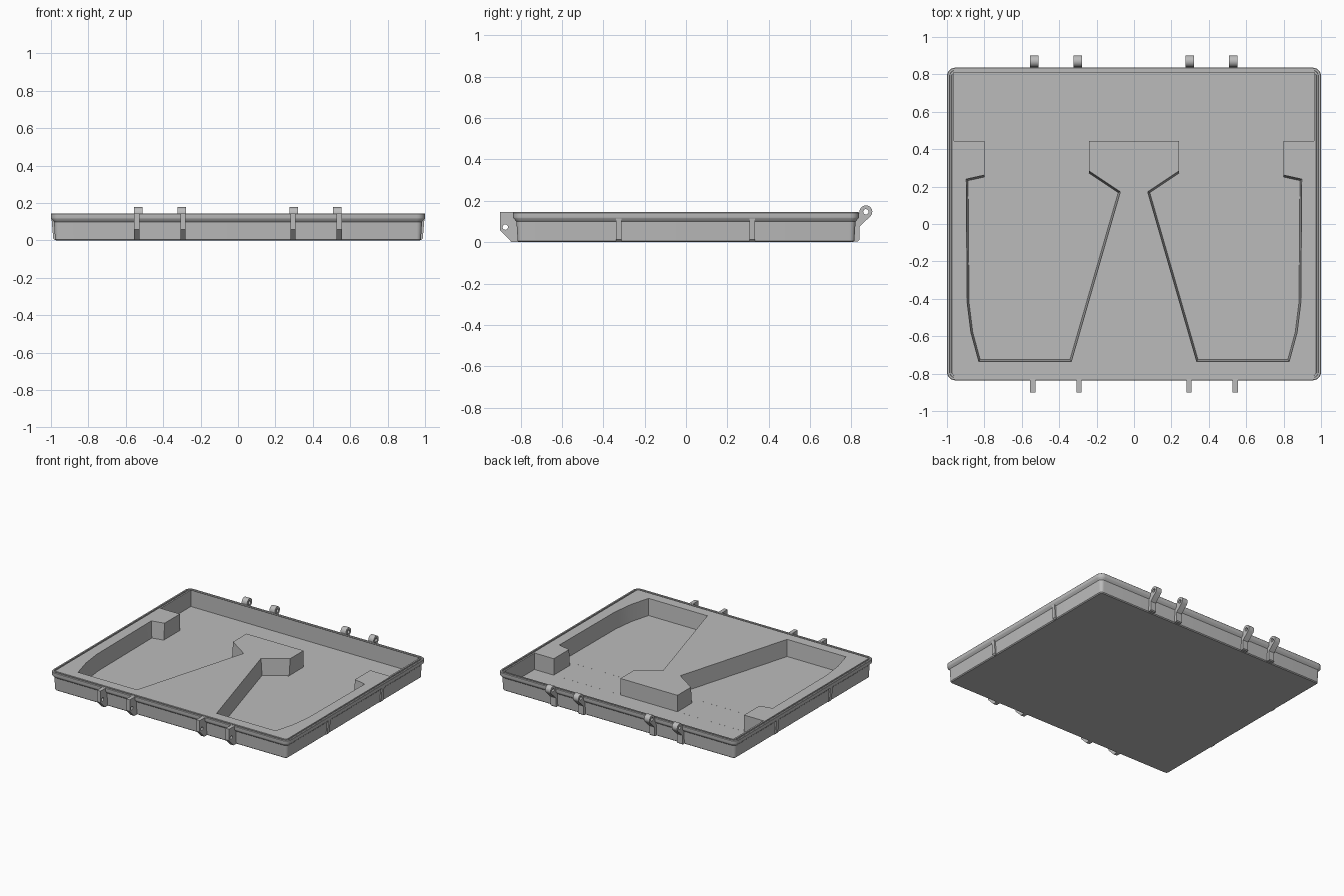
import bpy, bmesh
from math import radians, cos, sin, pi
from mathutils import Vector

cube = bpy.data.objects.get("Cube")
if cube:
    bpy.data.objects.remove(cube, do_unlink=True)

grey = bpy.data.materials.new("plain grey")
grey.use_nodes = True
grey.diffuse_color = (0.5, 0.5, 0.5, 1)
grey.node_tree.nodes["Principled BSDF"].inputs["Base Color"].default_value = (0.5, 0.5, 0.5, 1)

HALF_X, HALF_Y, TOP, FLOOR = 1.0, 0.836, 0.145, 0.02


def loft(name, rings):
    """Closed solid skinned through rings of equal point count."""
    bm = bmesh.new()
    loops = [[bm.verts.new(p) for p in ring] for ring in rings]
    n = len(loops[0])
    for a, b in zip(loops, loops[1:]):
        for i in range(n):
            j = (i + 1) % n
            bm.faces.new((a[i], a[j], b[j], b[i]))
    bm.faces.new(loops[0][::-1])
    bm.faces.new(loops[-1])
    bmesh.ops.recalc_face_normals(bm, faces=bm.faces[:])
    mesh = bpy.data.meshes.new(name)
    bm.to_mesh(mesh)
    bm.free()
    mesh.materials.append(grey)
    obj = bpy.data.objects.new(name, mesh)
    bpy.context.collection.objects.link(obj)
    return obj


def activate(obj):
    bpy.ops.object.select_all(action='DESELECT')
    obj.select_set(True)
    bpy.context.view_layer.objects.active = obj


def cut(obj, cutter):
    mod = obj.modifiers.new("cut", 'BOOLEAN')
    mod.operation, mod.solver, mod.object = 'DIFFERENCE', 'EXACT', cutter
    activate(obj)
    bpy.ops.object.modifier_apply(modifier=mod.name)
    bpy.data.objects.remove(cutter, do_unlink=True)


def smooth(obj):
    activate(obj)
    bpy.ops.object.shade_smooth_by_angle(angle=radians(30))


def rounded_ring(inset, z, radius=0.045, steps=6):
    r = max(radius - inset, 0.012)
    ring = []
    for q, (sx, sy) in enumerate([(1, 1), (-1, 1), (-1, -1), (1, -1)]):
        for k in range(steps + 1):
            a = (q + k / steps) * pi / 2
            ring.append((sx * (HALF_X - inset - r) + r * cos(a),
                         sy * (HALF_Y - inset - r) + r * sin(a), z))
    return ring


def inset_outline(points, d):
    """Move every edge of a counter-clockwise outline inwards by d."""
    out = []
    for i, p in enumerate(points):
        p = Vector(p)
        e1 = (p - Vector(points[i - 1])).normalized()
        e2 = (Vector(points[(i + 1) % len(points)]) - p).normalized()
        n1, n2 = Vector((-e1.y, e1.x)), Vector((-e2.y, e2.x))
        out.append(p + (n1 + n2) * d / (1 + n1.dot(n2)))
    return out


def plate(name, profile, x, width):
    """Upright plate with a (y, z) profile, centred on x."""
    return loft(name, [[(x + s * width / 2, y, z) for y, z in profile] for s in (-1, 1)])


def pin_hole(obj, x, y, z, r):
    circle = [(y + r * cos(2 * pi * k / 16), z + r * sin(2 * pi * k / 16)) for k in range(16)]
    cut(obj, plate("pin_cutter", circle, x, 0.1))


# Tray shell: tapered body, flared rim, seal groove on top
shell = [(0.029, 0), (0.022, 0.006), (0.016, 0.1), (0.001, 0.116), (0, 0.12), (0, 0.142), (0.003, TOP),
         (0.014, TOP), (0.015, 0.137), (0.025, 0.137), (0.026, TOP)]
tray = loft("tray", [rounded_ring(d, z) for d, z in shell])

# Rear compartment
rear = [(-0.962, 0.445), (0.962, 0.445), (0.962, 0.808), (-0.962, 0.808)]
cut(tray, loft("rear_cutter", [[(x, y, z) for x, y in rear] for z in (FLOOR, 0.2)]))

# Two mirrored leg compartments with drafted walls, and their passages to the rear
leg = [(0.335, -0.735), (0.83, -0.735), (0.872, -0.58), (0.892, -0.42), (0.897, 0.24),
       (0.355, 0.36), (0.073, 0.172)]
passage = [(0.24, 0.21), (0.8, 0.21), (0.8, 0.46), (0.24, 0.46)]
for side in (-1, 1):
    rings = []
    for d, z in [(0.01, FLOOR + 0.0004), (0, TOP), (0, 0.2)]:
        rings.append([(side * p.x, p.y, z) for p in inset_outline(leg, d)])
    cut(tray, loft("leg_cutter", rings))
    cut(tray, loft("passage_cutter",
                   [[(side * x, y, z) for x, y in passage] for z in (FLOOR + 0.0002, 0.2)]))
smooth(tray)

# Latch lugs on the front
lug = [(-0.8, 0.002), (-0.845, 0.002), (-0.9, 0.058), (-0.9, TOP), (-0.8, TOP - 0.001), (-0.8, 0.05)]
lug[4:5] = [(-0.834, TOP), (-0.834, 0.13), (-0.8, 0.13)]
for name, x in [("right_outer", -0.541), ("right_inner", -0.294),
                ("left_inner", 0.294), ("left_outer", 0.541)]:
    obj = plate(name + "_latch_lug", lug, x, 0.029)
    pin_hole(obj, x, -0.874, 0.073, 0.013)
    smooth(obj)

# Hinge knuckles on the back
PIN_Y, PIN_Z, KNUCKLE = 0.87, 0.147, 0.031
hinge = [(0.812, 0.004), (0.832, 0.004), (0.838, 0.01), (0.838, 0.075)]
for k in range(15):
    a = radians(-42 + 222 * k / 14)
    hinge.append((PIN_Y + KNUCKLE * cos(a), PIN_Z + KNUCKLE * sin(a)))
hinge += [(0.836, 0.13), (0.812, 0.13)]
for name, x in [("right_outer", -0.534), ("right_inner", -0.301),
                ("left_inner", 0.297), ("left_outer", 0.53)]:
    obj = plate(name + "_hinge_knuckle", hinge, x, 0.045)
    pin_hole(obj, x, PIN_Y, PIN_Z, 0.013)
    smooth(obj)

# Stiffening ribs on the sides
rib = [(0.95, 0.002), (0.978, 0.002), (0.988, 0.012), (0.997, 0.118), (0.95, 0.118)]
for name, side in [("right", -1), ("left", 1)]:
    for end, y in [("front", -0.325), ("rear", 0.32)]:
        loft(name + "_" + end + "_rib",
             [[(side * x, y + s * 0.014, z) for x, z in rib] for s in (-1, 1)])
